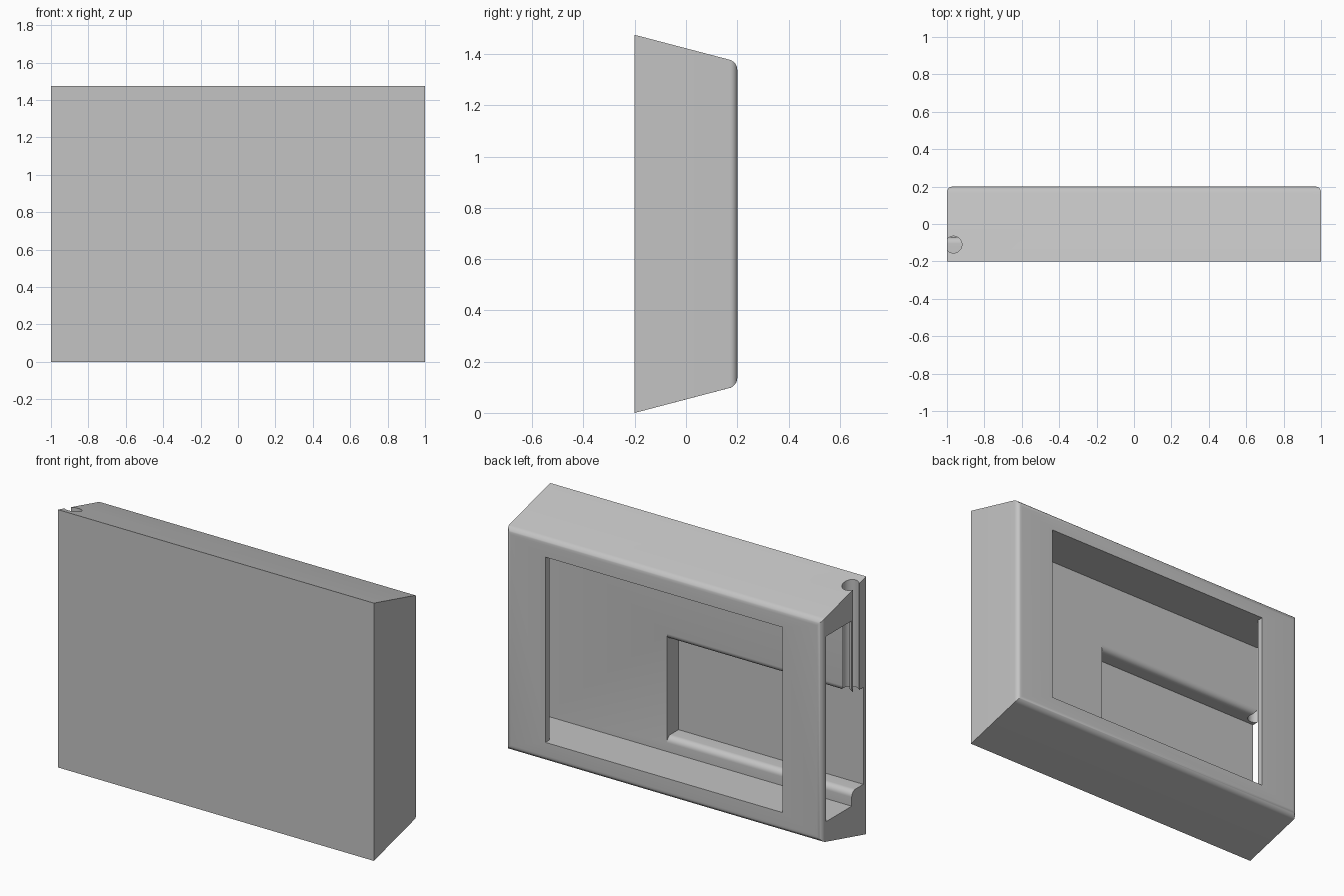
import bpy
import bmesh
from math import sin, cos, pi, radians
from mathutils import Vector

if "Cube" in bpy.data.objects:
    bpy.data.objects.remove(bpy.data.objects["Cube"], do_unlink=True)

# Plain grey plastic
grey = bpy.data.materials.new("plain_grey")
grey.use_nodes = True
colour = (0.55, 0.55, 0.55, 1)
grey.diffuse_color = colour
grey.node_tree.nodes["Principled BSDF"].inputs["Base Color"].default_value = colour


def extrude_x(name, profile, x0, x1, bevel_y=None, radius=0.03):
    """Extrude a (y, z) profile along x, optionally rounding the edges at y = bevel_y."""
    bm = bmesh.new()
    face = bm.faces.new([bm.verts.new((x0, y, z)) for y, z in profile])
    result = bmesh.ops.extrude_face_region(bm, geom=[face])
    verts = [v for v in result["geom"] if isinstance(v, bmesh.types.BMVert)]
    bmesh.ops.translate(bm, verts=verts, vec=Vector((x1 - x0, 0, 0)))
    bmesh.ops.recalc_face_normals(bm, faces=bm.faces)
    if bevel_y is not None:
        edges = [e for e in bm.edges if all(abs(v.co.y - bevel_y) < 1e-4 for v in e.verts)]
        bmesh.ops.bevel(bm, geom=edges, offset=radius, segments=8, profile=0.5, affect='EDGES')
    mesh = bpy.data.meshes.new(name)
    bm.to_mesh(mesh)
    bm.free()
    obj = bpy.data.objects.new(name, mesh)
    bpy.context.collection.objects.link(obj)
    mesh.materials.append(grey)
    return obj


def box(y0, y1, z0, z1):
    return [(y0, z0), (y1, z0), (y1, z1), (y0, z1)]


def cut(target, cutter):
    """Subtract the cutter from the target, then discard the cutter."""
    cutter.hide_render = True
    mod = target.modifiers.new("cut", 'BOOLEAN')
    mod.operation = 'DIFFERENCE'
    mod.solver = 'EXACT'
    mod.object = cutter
    bpy.context.view_layer.objects.active = target
    bpy.ops.object.modifier_apply(modifier=mod.name)
    bpy.data.objects.remove(cutter, do_unlink=True)


# Tapered housing with rounded back edges
FRONT, BACK = -0.2, 0.2
housing = extrude_x("housing",
                    [(FRONT, 0), (BACK, 0.105), (BACK, 1.37), (FRONT, 1.475)],
                    -1, 1, bevel_y=BACK)

# Main slot, open at the right end
SLOT_Y, LOW, HIGH = -0.07, 0.21, 1.27
cut(housing, extrude_x("slot_cutter", box(SLOT_Y, 0.163, LOW, HIGH), -1.1, 0.95))

# Window through the back wall
cut(housing, extrude_x("window_cutter", box(0.1, 0.3, LOW, HIGH), -0.75, 0.75))

# Deeper pocket with rounded lips along its top and bottom
FLOOR, CEILING, R = 0.295, 0.85, 0.035
arc = [(SLOT_Y - R + R * sin(a), R - R * cos(a)) for a in [i * pi / 16 for i in range(9)]]
lower = [(-0.175, FLOOR)] + [(y, FLOOR - d) for y, d in arc] + [(0, FLOOR - R)]
upper = [(-0.175, CEILING)] + [(y, CEILING + d) for y, d in arc] + [(0, CEILING + R)]
cut(housing, extrude_x("pocket_cutter", lower + upper[::-1], -1.1, 0.17))

# Cable hole from the top down into the pocket, breaking through the right side
bpy.ops.mesh.primitive_cylinder_add(vertices=48, radius=0.045, depth=0.8,
                                    location=(-0.965, -0.11, 1.2))
hole = bpy.context.object
hole.data.materials.append(grey)
cut(housing, hole)

# Smooth rounded parts, keep hard edges crisp
bpy.ops.object.select_all(action='DESELECT')
housing.select_set(True)
bpy.context.view_layer.objects.active = housing
bpy.ops.object.shade_smooth_by_angle(angle=radians(30))
